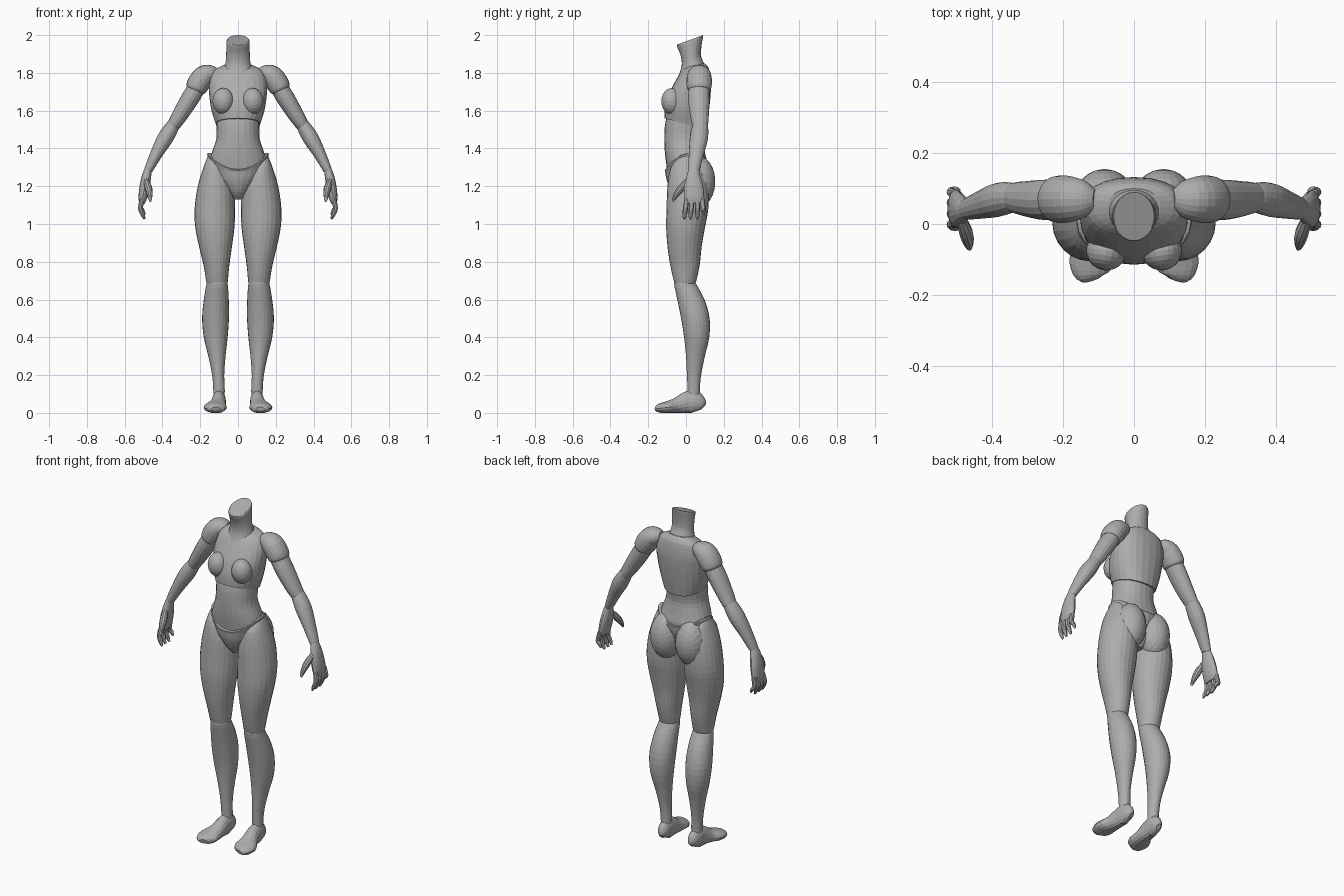
import bpy, bmesh, math
from mathutils import Vector

grey = bpy.data.materials.new("mannequin grey")
grey.diffuse_color = (0.42, 0.42, 0.42, 1)


def smooth_path(rows, steps):
    """Catmull-Rom interpolation of equal-length number rows."""
    out = []
    for i in range(len(rows) - 1):
        a, b, c, d = (rows[min(max(i + k, 0), len(rows) - 1)] for k in (-1, 0, 1, 2))
        for s in range(steps):
            t = s / steps
            out.append([0.5 * (2 * q + (r - p) * t + (2 * p - 5 * q + 4 * r - w) * t * t
                               + (3 * q - p - 3 * r + w) * t ** 3)
                        for p, q, r, w in zip(a, b, c, d)])
    return out + [list(rows[-1])]


def skin(name, rings, side=1):
    """Joins rings of points into a closed, flat-shaded object."""
    bm = bmesh.new()
    loops = [[bm.verts.new((side * p[0], p[1], max(p[2], 0))) for p in r] for r in rings]
    n = len(loops[0])
    for a, b in zip(loops, loops[1:]):
        for i in range(n):
            bm.faces.new((a[i], a[(i + 1) % n], b[(i + 1) % n], b[i]))
    bm.faces.new(loops[0])
    bm.faces.new(loops[-1])
    bmesh.ops.recalc_face_normals(bm, faces=bm.faces)
    mesh = bpy.data.meshes.new(name)
    bm.to_mesh(mesh)
    bm.free()
    mesh.materials.append(grey)
    bpy.context.collection.objects.link(bpy.data.objects.new(name, mesh))


def angles(n):
    return [2 * math.pi * i / n for i in range(n)]


def stack(name, rows, side=1, n=24, steps=3, power=1.0):
    """Level sections: z, x0, x1, y0, y1, tilt to the back, lift at the sides."""
    rings = []
    for z, x0, x1, y0, y1, tilt, lift in smooth_path([tuple(r) + (0,) * (7 - len(r)) for r in rows], steps):
        ring = []
        for t in angles(n):
            c, s = (math.copysign(abs(f) ** power, f) for f in (math.cos(t), math.sin(t)))
            ring.append(((x0 + x1) / 2 + c * (x1 - x0) / 2, (y0 + y1) / 2 + s * (y1 - y0) / 2,
                         z + tilt * s + lift * c * c))
        rings.append(ring)
    skin(name, rings, side)


def tube(name, rows, side=1, ref=(0, 1, 0), n=16, steps=3):
    """Sections along a path: x, y, z, radius across, radius along ref."""
    pts = smooth_path(rows, steps)
    rings = []
    for i, p in enumerate(pts):
        tan = Vector(pts[min(i + 1, len(pts) - 1)][:3]) - Vector(pts[max(i - 1, 0)][:3])
        u = tan.cross(Vector(ref)).normalized()
        v = u.cross(tan).normalized()
        rings.append([Vector(p[:3]) + u * math.cos(t) * p[3] + v * math.sin(t) * p[4] for t in angles(n)])
    skin(name, rings, side)


def blob(name, centre, radii, side=1, spin=0.0):
    """Ellipsoid with its pole along y, turned about z."""
    rings = []
    for k in range(13):
        a = math.pi * (0.02 + 0.96 * k / 12)
        ring = []
        for t in angles(20):
            v = Vector((radii[0] * math.sin(a) * math.cos(t), -radii[1] * math.cos(a),
                        radii[2] * math.sin(a) * math.sin(t)))
            x, y = v.x, v.y
            v.x, v.y = x * math.cos(spin) - y * math.sin(spin), x * math.sin(spin) + y * math.cos(spin)
            ring.append(Vector(centre) + v)
        rings.append(ring)
    skin(name, rings, side)


# Trunk
stack("neck", [(1.80, -.085, .085, -.045, .105, .025), (1.83, -.072, .072, -.03, .095, .02),
               (1.87, -.064, .064, -.022, .08, .02), (1.92, -.062, .062, -.03, .082, .022),
               (1.965, -.061, .061, -.048, .09, .025), (1.975, -.057, .057, -.046, .09, .025)])
stack("chest", [(1.53, -.118, .118, -.115, .108, -.03), (1.60, -.14, .14, -.112, .12, -.015),
                (1.68, -.152, .152, -.095, .13), (1.75, -.152, .152, -.06, .132),
                (1.81, -.13, .13, -.03, .122, .01), (1.84, -.075, .075, -.005, .10, .01)], power=.88)
stack("abdomen", [(1.24, -.13, .13, -.095, .09), (1.32, -.152, .152, -.105, .11),
                  (1.38, -.138, .138, -.112, .1), (1.45, -.115, .115, -.115, .09),
                  (1.52, -.114, .114, -.112, .098), (1.58, -.115, .115, -.10, .095)], power=.92)
stack("pelvis", [(1.13, -.025, .025, -.045, .06), (1.17, -.06, .06, -.078, .09),
                 (1.23, -.11, .11, -.102, .10), (1.275, -.145, .145, -.11, .115, 0, .035),
                 (1.30, -.163, .163, -.112, .122, .015, .07), (1.305, -.15, .15, -.10, .11, .015, .07)])

for side, tag in ((1, "left"), (-1, "right")):
    blob(tag + "_breast", (.078, -.075, 1.65), (.057, .056, .07), side, .15)
    blob(tag + "_buttock", (.083, .065, 1.225), (.088, .09, .135), side)

    # Legs
    stack(tag + "_thigh", [(1.36, .12, .16, -.03, .05), (1.30, .07, .183, -.08, .09),
                           (1.20, .025, .213, -.098, .118), (1.08, .016, .23, -.103, .118),
                           (.98, .019, .226, -.105, .10), (.88, .032, .206, -.098, .083),
                           (.78, .046, .182, -.083, .072), (.69, .055, .167, -.062, .052),
                           (.67, .065, .158, -.05, .04)], side)
    stack(tag + "_calf", [(.70, .065, .157, -.05, .04), (.685, .055, .166, -.063, .052),
                          (.60, .049, .181, -.046, .098), (.50, .048, .19, -.026, .125),
                          (.40, .055, .181, -.010, .123), (.30, .066, .157, 0, .10),
                          (.20, .073, .137, .005, .08), (.12, .07, .131, .008, .073),
                          (.07, .072, .13, .005, .075)], side)
    tube(tag + "_foot", [(.096, .092, .03, .012, .018), (.098, .078, .042, .028, .04),
                         (.10, .045, .058, .036, .06), (.102, .005, .055, .038, .058),
                         (.108, -.05, .04, .046, .041), (.12, -.10, .03, .062, .031),
                         (.122, -.14, .024, .05, .025), (.118, -.158, .02, .024, .012)], side, (0, 0, 1))

    # Arms
    tube(tag + "_shoulder", [(.11, .07, 1.81, .02, .025), (.135, .07, 1.802, .042, .05),
                             (.175, .07, 1.785, .058, .064), (.205, .07, 1.75, .06, .067),
                             (.222, .07, 1.72, .056, .064), (.228, .07, 1.708, .048, .055)], side, n=20)
    tube(tag + "_upper_arm", [(.195, .07, 1.76, .045, .052), (.25, .068, 1.67, .048, .057),
                              (.305, .071, 1.58, .042, .05), (.34, .075, 1.525, .035, .042),
                              (.35, .075, 1.51, .028, .033)], side)
    tube(tag + "_forearm", [(.335, .075, 1.535, .028, .033), (.345, .075, 1.52, .036, .042),
                            (.385, .068, 1.455, .042, .048), (.43, .055, 1.375, .033, .04),
                            (.47, .043, 1.295, .024, .031), (.476, .041, 1.28, .021, .028)], side)

    # Hands
    tube(tag + "_palm", [(.472, .041, 1.295, .019, .026), (.483, .04, 1.26, .024, .035),
                         (.494, .04, 1.20, .027, .05), (.504, .043, 1.14, .023, .053),
                         (.508, .045, 1.11, .015, .046)], side)
    for name, y, tip in (("index", .004, -.008), ("middle", .032, .024),
                         ("ring", .06, .06), ("little", .086, .094)):
        low = 1.048 if name == "little" else 1.026
        tube(f"{tag}_{name}_finger", [(.506, y, 1.135, .013, .013), (.516, (y + tip) / 2, 1.085, .013, .014),
                                      (.504, tip, low + .022, .011, .012), (.494, tip, low, .005, .006)],
             side, n=10)
    tube(tag + "_thumb", [(.488, .015, 1.235, .014, .014), (.474, -.025, 1.19, .02, .02),
                          (.467, -.055, 1.15, .014, .014), (.464, -.07, 1.12, .006, .006)], side, n=10)
